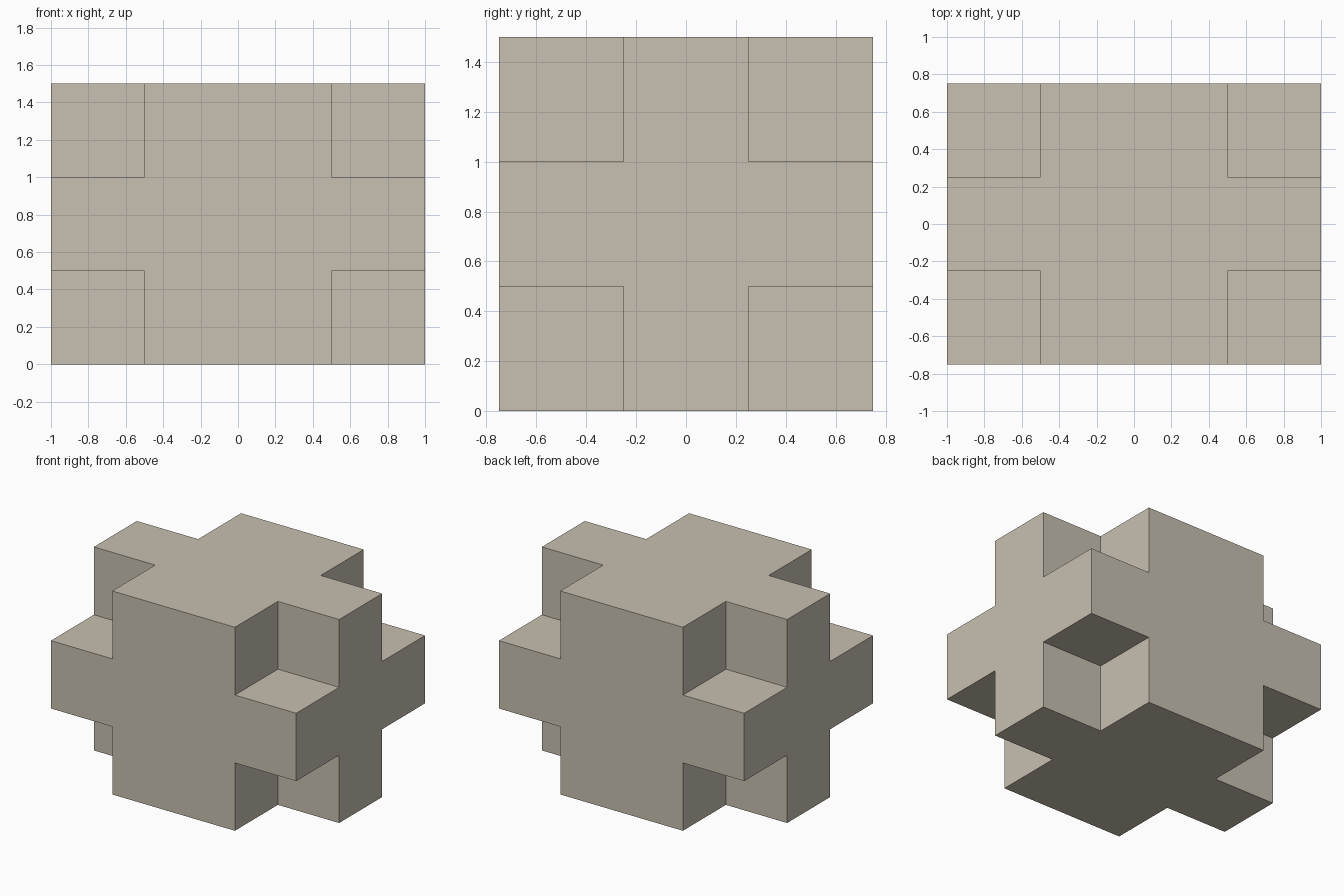
import bpy
import bmesh
from itertools import product
from mathutils import Vector

default = bpy.data.objects.get("Cube")
if default:
    bpy.data.objects.remove(default, do_unlink=True)

# Warm stone colour
stone = bpy.data.materials.new("warm_stone")
stone.use_nodes = True
colour = (0.58, 0.53, 0.44, 1)
stone.diffuse_color = colour
stone.node_tree.nodes["Principled BSDF"].inputs["Base Color"].default_value = colour

# Planes that divide the block along each axis
CUTS = ((-1, -0.5, 0.5, 1), (-0.75, -0.25, 0.25, 0.75), (0, 0.5, 1, 1.5))


def filled(cell):
    """A cell is solid inside the block unless it is one of the eight corners."""
    return all(0 <= c <= 2 for c in cell) and 1 in cell


# Notched block: skin only the outside of the solid cells
bm = bmesh.new()
for cell in product(range(3), repeat=3):
    if not filled(cell):
        continue
    for axis, side in product(range(3), (0, 1)):
        neighbour = list(cell)
        neighbour[axis] += 2 * side - 1
        if filled(neighbour):
            continue
        u, v = (axis + 1) % 3, (axis + 2) % 3
        corners = []
        for du, dv in ((0, 0), (1, 0), (1, 1), (0, 1)):
            point = Vector()
            point[axis] = CUTS[axis][cell[axis] + side]
            point[u] = CUTS[u][cell[u] + du]
            point[v] = CUTS[v][cell[v] + dv]
            corners.append(bm.verts.new(point))
        bm.faces.new(corners if side else corners[::-1])

# Weld the skin and merge coplanar patches into clean flat faces
bmesh.ops.remove_doubles(bm, verts=bm.verts[:], dist=0.001)
bmesh.ops.dissolve_limit(bm, angle_limit=0.01, verts=bm.verts[:], edges=bm.edges[:])
bmesh.ops.recalc_face_normals(bm, faces=bm.faces[:])

mesh = bpy.data.meshes.new("notched_block")
bm.to_mesh(mesh)
bm.free()
mesh.materials.append(stone)
block = bpy.data.objects.new("notched_block", mesh)
bpy.context.collection.objects.link(block)
